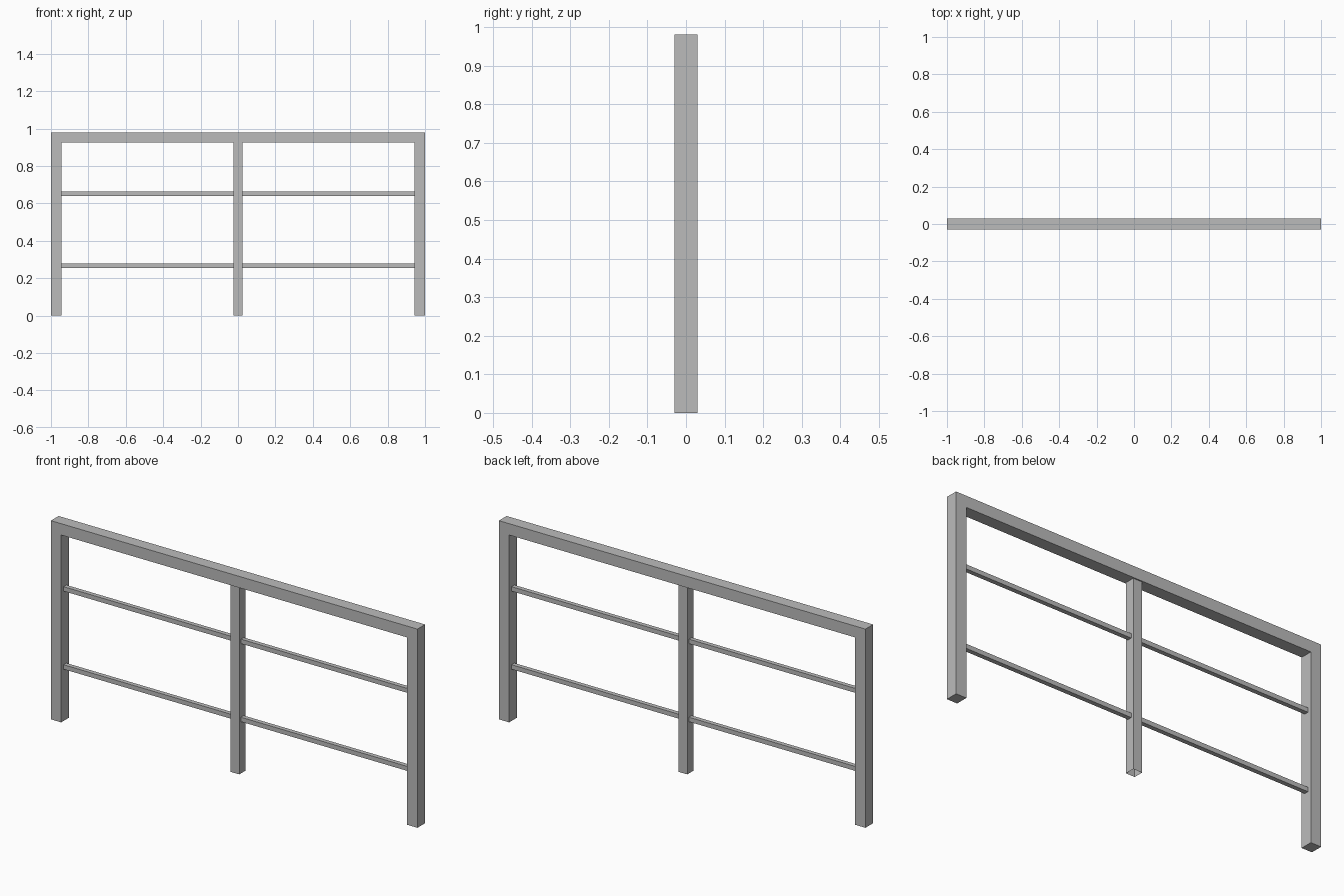
import bpy
import bmesh
from mathutils import Vector

cube = bpy.data.objects.get("Cube")
if cube:
    bpy.data.objects.remove(cube, do_unlink=True)

GREY = (0.5, 0.5, 0.5, 1.0)
metal = bpy.data.materials.new("grey_metal")
metal.use_nodes = True
metal.diffuse_color = GREY
metal.node_tree.nodes["Principled BSDF"].inputs["Base Color"].default_value = GREY

HEIGHT = 0.98
FRAME = 0.056       # width of the outer frame members
DEPTH = 0.06
POST = 0.048        # width of the middle post
BAR = 0.022         # thickness of the thin rails


def finish(name, bm):
    bmesh.ops.recalc_face_normals(bm, faces=bm.faces)
    mesh = bpy.data.meshes.new(name)
    bm.to_mesh(mesh)
    bm.free()
    mesh.materials.append(metal)
    obj = bpy.data.objects.new(name, mesh)
    bpy.context.collection.objects.link(obj)
    return obj


def box(name, low, high, open_bottom=False):
    low, high = Vector(low), Vector(high)
    bm = bmesh.new()
    bmesh.ops.create_cube(bm, size=1)
    bmesh.ops.scale(bm, vec=high - low, verts=bm.verts)
    bmesh.ops.translate(bm, vec=(low + high) / 2, verts=bm.verts)
    if open_bottom:
        bottom = [f for f in bm.faces if f.normal.z < -0.9]
        bmesh.ops.delete(bm, geom=bottom, context="FACES_ONLY")
    return finish(name, bm)


# Outer frame: one arch-shaped profile extruded through its depth
inner, under = 1 - FRAME, HEIGHT - FRAME
profile = [(-1, 0), (-1, HEIGHT), (1, HEIGHT), (1, 0),
           (inner, 0), (inner, under), (-inner, under), (-inner, 0)]
bm = bmesh.new()
face = bm.faces.new([bm.verts.new((x, -DEPTH / 2, z)) for x, z in profile])
grown = bmesh.ops.extrude_face_region(bm, geom=[face], use_keep_orig=True)
moved = [g for g in grown["geom"] if isinstance(g, bmesh.types.BMVert)]
bmesh.ops.translate(bm, vec=(0, DEPTH, 0), verts=moved)
finish("outer_frame", bm)

# Middle post: hollow tube, open at the foot
p = POST / 2
box("middle_post", (-p, -p, 0), (p, p, under), open_bottom=True)

# Thin rails on each side of the middle post
b = BAR / 2
for level, z in (("lower", 0.266), ("upper", 0.651)):
    for side, x0, x1 in (("right", -inner, -p), ("left", p, inner)):
        box(f"{level}_rail_{side}", (x0, -b, z - b), (x1, b, z + b))
